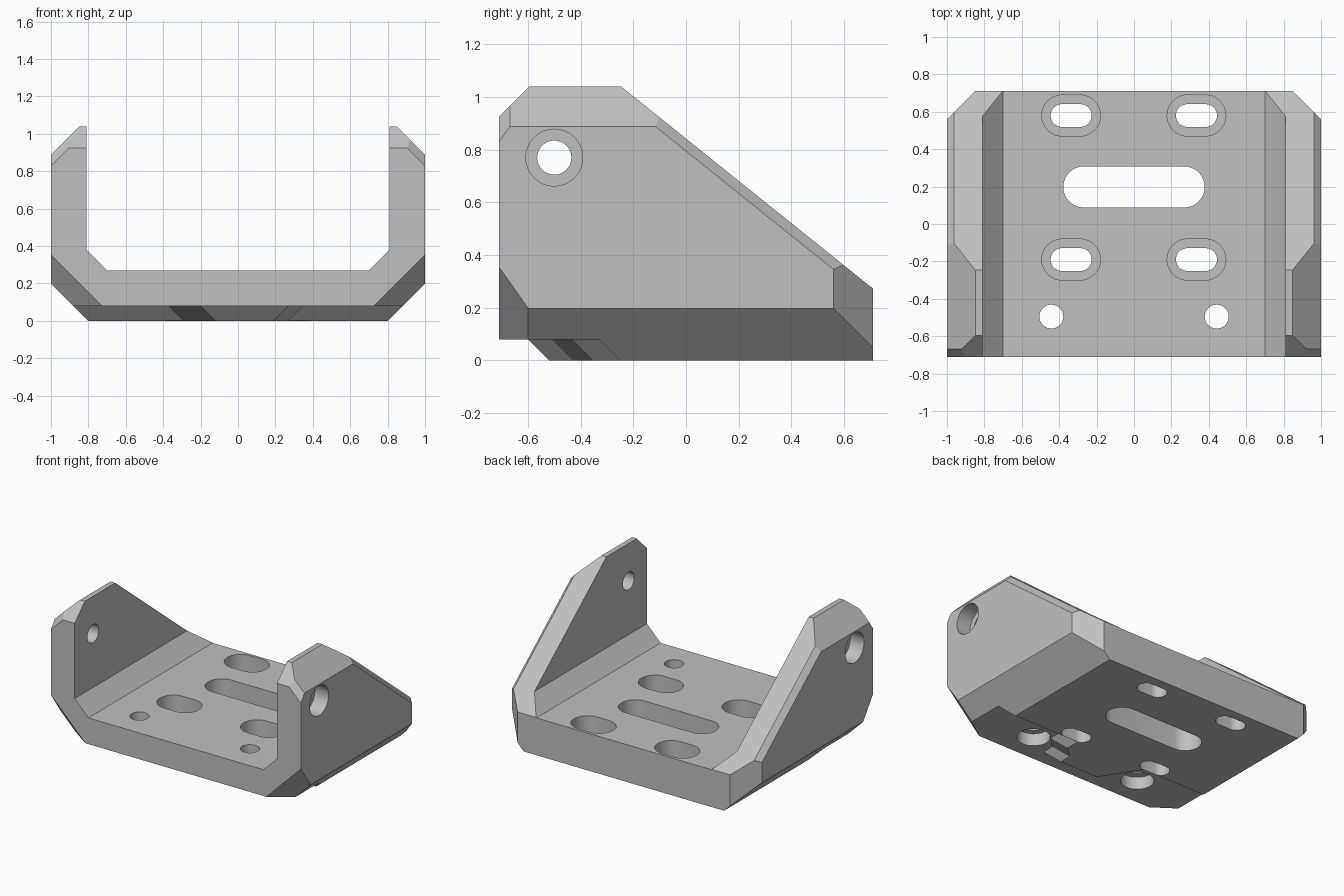
import bpy, bmesh, math
from mathutils import Vector, Matrix

if "Cube" in bpy.data.objects:
    bpy.data.objects.remove(bpy.data.objects["Cube"])

grey = bpy.data.materials.new("plain_grey")
grey.diffuse_color = (0.53, 0.53, 0.53, 1)
grey.use_nodes = True
grey.node_tree.nodes["Principled BSDF"].inputs["Base Color"].default_value = grey.diffuse_color


def make_object(name, bm):
    bmesh.ops.recalc_face_normals(bm, faces=bm.faces)
    mesh = bpy.data.meshes.new(name)
    bm.to_mesh(mesh)
    bm.free()
    mesh.materials.append(grey)
    obj = bpy.data.objects.new(name, mesh)
    bpy.context.collection.objects.link(obj)
    return obj


def loft(name, rings, matrix=Matrix()):
    """Closed solid through matching rings of points."""
    bm = bmesh.new()
    rows = [[bm.verts.new(matrix @ Vector(p)) for p in ring] for ring in rings]
    n = len(rows[0])
    for a, b in zip(rows, rows[1:]):
        for i in range(n):
            j = (i + 1) % n
            bm.faces.new((a[i], a[j], b[j], b[i]))
    bm.faces.new(rows[0])
    bm.faces.new(rows[-1])
    return make_object(name, bm)


def slot(name, x, y, half, r, z0, z1, matrix=Matrix()):
    """Upright prism with round ends; half is the half length, r the end radius."""
    pts = []
    for k in range(34):
        side = 1 if k < 17 else -1
        a = -math.pi / 2 + math.pi * (k - (k >= 17)) / 16
        if half > r or k not in (17, 33):    # a plain circle has no doubled points
            pts.append((x + side * (half - r) + r * math.cos(a), y + r * math.sin(a)))
    return loft(name, [[(px, py, z) for px, py in pts] for z in (z0, z1)], matrix)


def cut(target, cutter):
    mod = target.modifiers.new("cut", 'BOOLEAN')
    mod.operation, mod.solver, mod.object = 'DIFFERENCE', 'EXACT', cutter
    bpy.context.view_layer.objects.active = target
    bpy.ops.object.modifier_apply(modifier=mod.name)
    bpy.data.objects.remove(cutter)


# Bracket block, with every outer chamfer sliced off as a plane n . p <= d
bm = bmesh.new()
bmesh.ops.create_cube(bm, size=1, matrix=Matrix.Translation((0, 0, 0.52))
                      @ Matrix.Diagonal((2, 1.42, 1.04, 1)))
planes = [((0, 0.626, 0.780), 0.657),     # sloping top
          ((0, -1, 1), 1.635)]            # front top edge
for s in (1, -1):
    planes += [((s, 0, -1), 0.802),                       # lower sides
               ((s, 0, 1), 1.888),                        # upper sides
               ((s, 0.626, 0.780), 1.62),                 # along the slope
               ((s, 1, 0), 1.56),                         # rear corners
               ((s, -1.414, -1), 0.645 + 1.414 * 0.71),   # lower front corners
               ((s, -1.414, 1), 1.83 + 1.414 * 0.71)]     # upper front corners
for n, d in planes:
    n = Vector(n)
    bmesh.ops.bisect_plane(bm, geom=bm.verts[:] + bm.edges[:] + bm.faces[:],
                           plane_co=n * (d / n.length_squared), plane_no=n,
                           clear_outer=True, dist=1e-5)
    bmesh.ops.holes_fill(bm, edges=[e for e in bm.edges if e.is_boundary], sides=0)
bracket = make_object("bracket", bm)

# Open channel between the side walls
channel = [(-0.70, 0.27), (0.70, 0.27), (0.81, 0.38), (0.81, 1.3), (-0.81, 1.3), (-0.81, 0.38)]
cut(bracket, loft("channel_cutter", [[(x, y, z) for x, z in channel] for y in (-1, 1)]))

# Step under the front, leaving a bevelled tongue in the middle
step = [(-1.3, -1.2, 0), (-1.3, -0.25, 0), (-0.29, -0.25, -1), (-0.12, -0.52, -1),
        (0.19, -0.52, 1), (0.19, -0.43, 1), (0.27, -0.35, 1), (0.27, -0.25, 1),
        (1.3, -0.25, 0), (1.3, -1.2, 0)]
cut(bracket, loft("step_cutter", [[(x + s * z, y - z, z) for x, y, s in step]
                                  for z in (-0.04, 0.08)]))

# Floor slots with wider pockets on top
for x in (-0.336, 0.334):
    for y in (0.58, -0.19):
        cut(bracket, slot("slot_cutter", x, y, 0.11, 0.061, -0.2, 0.5))
        cut(bracket, slot("pocket_cutter", x, y, 0.157, 0.11, 0.09, 0.5))
cut(bracket, slot("long_slot_cutter", 0, 0.198, 0.378, 0.11, -0.2, 0.5))

# Front floor holes, widened from below, and wall holes, widened from outside
for s in (1, -1):
    cut(bracket, slot("hole_cutter", s * 0.442, -0.495, 0.064, 0.064, -0.2, 0.5))
    cut(bracket, slot("hole_recess_cutter", s * 0.442, -0.495, 0.11, 0.11, -0.2, 0.17))
    turn = Matrix.Translation((0, -0.5, 0.77)) @ Matrix.Rotation(s * math.pi / 2, 4, 'Y')
    cut(bracket, slot("wall_hole_cutter", 0, 0, 0.065, 0.065, 0.6, 1.2, turn))
    cut(bracket, slot("wall_recess_cutter", 0, 0, 0.108, 0.108, 0.89, 1.2, turn))

# Crisp chamfers, smooth bores
bpy.ops.object.select_all(action='DESELECT')
bracket.select_set(True)
bpy.context.view_layer.objects.active = bracket
bpy.ops.object.shade_smooth_by_angle(angle=math.radians(25))
